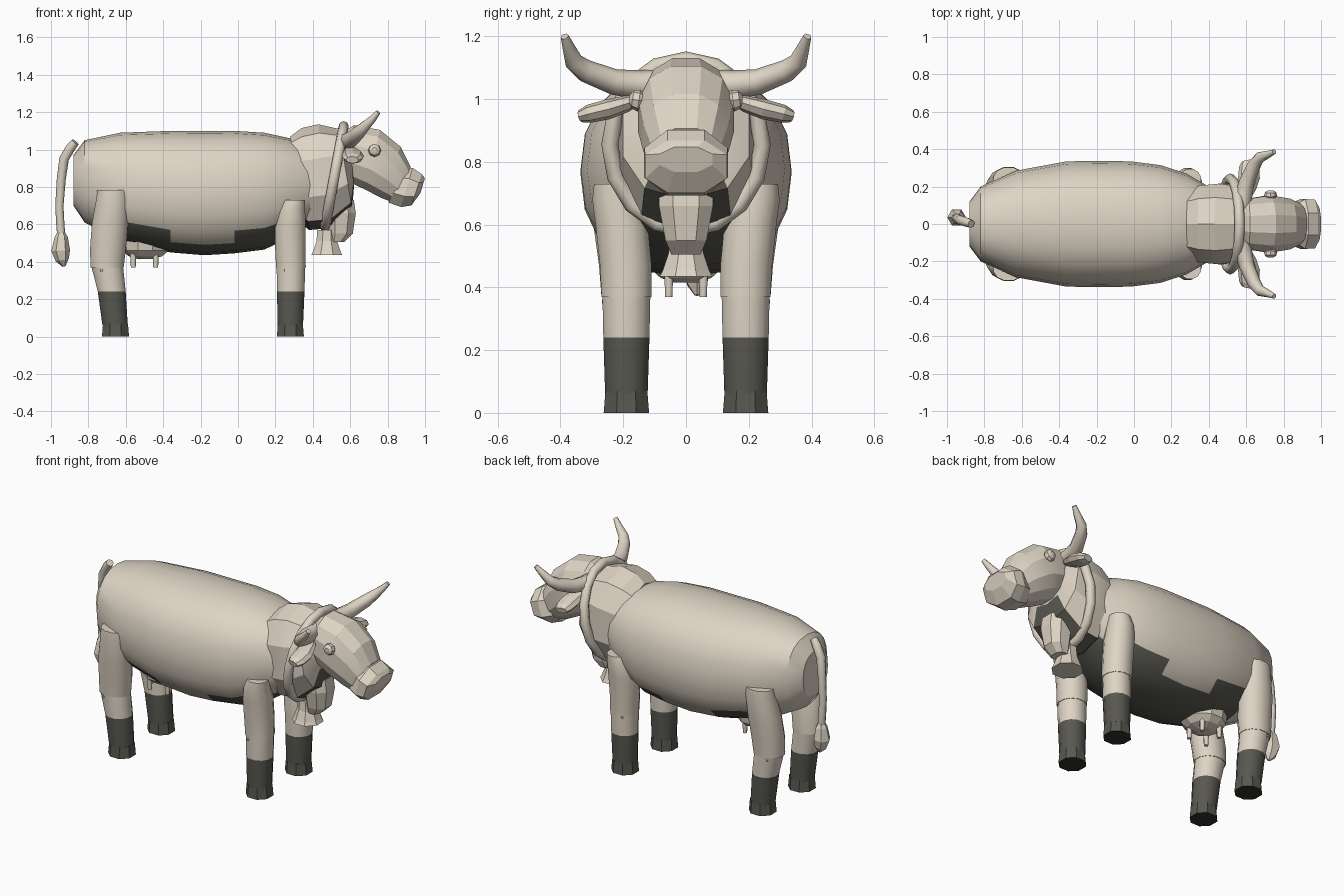
import bpy, bmesh, math
from mathutils import Vector

if "Cube" in bpy.data.objects:
    bpy.data.objects.remove(bpy.data.objects["Cube"])

def material(name, rgb):
    m = bpy.data.materials.new(name)
    m.diffuse_color = (*rgb, 1)
    m.use_nodes = True
    m.node_tree.nodes["Principled BSDF"].inputs["Base Color"].default_value = m.diffuse_color
    return m

CREAM = material("cream hide", (0.73, 0.66, 0.555))
DARK = material("dark grey hide", (0.098, 0.096, 0.08))
SOLE = material("black sole", (0.03, 0.03, 0.026))

def ring(c, u, v, n, e=2.0, turn=0.0):
    """Superellipse of n points round c, spanned by half axes u and v."""
    pts = []
    for i in range(n):
        a = 2 * math.pi * i / n + turn
        ca, sa = math.cos(a), math.sin(a)
        pts.append(Vector(c) + Vector(u) * math.copysign(abs(ca) ** (2 / e), ca)
                   + Vector(v) * math.copysign(abs(sa) ** (2 / e), sa))
    return pts

def loft(name, rings, mat=CREAM, smooth=35, rule=None, second=DARK):
    """Skin closed rings, cap both ends; rule(centre) picks faces of the second colour."""
    bm = bmesh.new()
    closed = rings[0] is rings[-1]
    vs = [[bm.verts.new(p) for p in r] for r in (rings[:-1] if closed else rings)]
    n = len(vs[0])
    for a, b in zip(vs, vs[1:] + vs[:1] if closed else vs[1:]):
        for i in range(n):
            j = (i + 1) % n
            bm.faces.new((a[i], a[j], b[j], b[i]))
    if not closed:
        bm.faces.new(vs[0][::-1])
        bm.faces.new(vs[-1])
    bmesh.ops.recalc_face_normals(bm, faces=bm.faces)
    me = bpy.data.meshes.new(name)
    if rule:
        for f in bm.faces:
            f.material_index = int(rule(f.calc_center_median()))
    bm.to_mesh(me)
    bm.free()
    ob = bpy.data.objects.new(name, me)
    bpy.context.collection.objects.link(ob)
    me.materials.append(mat)
    if rule:
        me.materials.append(second)
    if smooth:
        bpy.ops.object.select_all(action='DESELECT')
        ob.select_set(True)
        bpy.context.view_layer.objects.active = ob
        bpy.ops.object.shade_smooth_by_angle(angle=math.radians(smooth))
    return ob

def tube(name, path, radii, n=8, flat=1.0, closed=False, smooth=60):
    """Round tube along a path, optionally flattened vertically."""
    path = [Vector(p) for p in path]
    rings = []
    for i, p in enumerate(path):
        if closed:
            t = path[(i + 1) % len(path)] - path[i - 1]
        else:
            t = path[min(i + 1, len(path) - 1)] - path[max(i - 1, 0)]
        t.normalize()
        ref = Vector((1, 0, 0)) if abs(t.x) < 0.8 else Vector((0, 1, 0))
        u = (ref - t * ref.dot(t)).normalized()
        rings.append(ring(p, u * radii[i], t.cross(u) * radii[i] * flat, n))
    if closed:
        rings.append(rings[0])
    return loft(name, rings, smooth=smooth)

# Body: x, half width, bottom, top
body = [(-0.88, .12, .70, .97), (-.82, .20, .61, 1.05), (-.63, .285, .51, 1.09),
        (-.36, .335, .45, 1.10), (-.18, .337, .435, 1.10), (-.02, .335, .445, 1.10),
        (.14, .315, .465, 1.09), (.28, .27, .53, 1.06), (.40, .20, .62, 1.0)]

def belly(c):
    if not -.63 < c.x < .36:
        return False
    return c.z < (.505 if -.36 < c.x < -.02 else .615)

loft("body", [ring((x, 0, (b + t) / 2), (0, w, 0), (0, 0, (t - b) / 2), 20, 2.3)
              for x, w, b, t in body], rule=belly, smooth=30)

# Neck: slanted sections given by top point, bottom point and half width
neck = [((.28, 1.07), (.27, .66), .19), ((.34, 1.115), (.38, .57), .215),
        ((.43, 1.135), (.50, .58), .225), ((.54, 1.11), (.61, .68), .21),
        ((.60, 1.04), (.62, .80), .14)]

def section(top, bot, w, n, e):
    c = ((top[0] + bot[0]) / 2, 0, (top[1] + bot[1]) / 2)
    h = ((top[0] - bot[0]) / 2, 0, (top[1] - bot[1]) / 2)
    return ring(c, (0, w, 0), h, n, e, math.pi / n)

def throat(c):
    return c.z < .68 or (c.x > .53 and c.z < .79 and abs(c.y) < .16)

loft("neck", [section(*s, 10, 2.3) for s in neck], smooth=20, rule=throat)

# Head and muzzle
head = [((.55, 1.09), (.54, .87), .10), ((.62, 1.135), (.60, .82), .14),
        ((.76, 1.11), (.68, .78), .157), ((.87, 1.02), (.77, .735), .14),
        ((.925, .91), (.84, .71), .11)]
loft("head", [section(*s, 12, 2.3) for s in head], smooth=20)
muzzle = [((.905, .905), (.80, .71), .115), ((.935, .91), (.87, .685), .143),
          ((.985, .875), (.925, .695), .14), ((1.0, .85), (.975, .765), .09)]
loft("muzzle", [section(*s, 8, 2.2) for s in muzzle], smooth=0)

# Dewlap in front of the chest
loft("dewlap", [ring((x, 0, z), (rx, 0, 0), (0, ry, 0), 8, 2.4, math.pi / 8)
                for x, z, rx, ry in [(.54, .73, .085, .09), (.555, .66, .08, .092),
                                     (.55, .55, .068, .07), (.53, .505, .04, .05)]], smooth=0)

# Collar and bell
collar = []
for i in range(16):
    a = 2 * math.pi * i / 16
    s = math.sin(a)
    collar.append((.515 + .05 * s, .243 * math.cos(a), .855 + .27 * s))
tube("collar", collar, [.027] * 16, closed=True)
loft("bell", [ring((.475, 0, z), (r, 0, 0), (0, r, 0), 8, 2, math.pi / 8)
              for z, r in [(.435, .09), (.455, .08), (.51, .06), (.57, .055)]], smooth=0)

# Udder
loft("udder", [ring((-.495, 0, z), (rx, 0, 0), (0, ry, 0), 10)
               for z, rx, ry in [(.52, .13, .13), (.46, .125, .12),
                                 (.43, .09, .085), (.415, .04, .04)]], smooth=0)

# Tail and tuft
tube("tail", [(-.87, 0, 1.04), (-.895, .01, 1.01), (-.93, .02, .95), (-.945, .03, .84),
              (-.955, .035, .70), (-.95, .035, .60), (-.945, .035, .54)],
     [.022, .026, .026, .024, .022, .022, .022])
tube("tail_tuft", [(-.945, .035, .56), (-.945, .035, .53), (-.948, .035, .46),
                   (-.94, .035, .41), (-.93, .035, .375)], [.02, .036, .05, .036, .008], n=6, smooth=0)

# Leg sections: z, centre x, half length, centre y, half width
front = [(.73, .30, .06, .235, .06), (.68, .287, .074, .223, .078), (.60, .28, .085, .205, .086),
         (.47, .28, .084, .192, .085), (.37, .283, .082, .19, .082)]
rear = [(.785, -.67, .085, .235, .07), (.74, -.67, .09, .23, .078), (.60, -.685, .10, .213, .085),
        (.47, -.695, .099, .195, .085), (.37, -.70, .092, .19, .082)]
shins = {"front": [(.38, .283, .079, .19, .079), (.24, .282, .076, .19, .076), (.06, .28, .07, .19, .07)],
         "rear": [(.38, -.70, .088, .19, .079), (.24, -.675, .077, .19, .076), (.06, -.657, .07, .19, .07)]}
hoof_x = {"front": .28, "rear": -.655}

for side, s in (("right", -1), ("left", 1)):
    def leg_rings(rows, n=12):
        return [ring((x, s * y, z), (rx, 0, 0), (0, ry, 0), n, 2.1, math.pi / n)
                for z, x, rx, y, ry in rows]
    for end, upper in (("front", front), ("rear", rear)):
        loft(f"{end}_{side}_thigh", leg_rings(upper))
        loft(f"{end}_{side}_shin", leg_rings(shins[end]), rule=lambda c: c.z < .23)
        hx = hoof_x[end]
        loft(f"{end}_{side}_hoof", leg_rings([(.07, hx, .072, .19, .072), (0, hx, .078, .19, .078)], 8),
             mat=DARK, smooth=0, rule=lambda c: c.z < .005, second=SOLE)
        # Small knob on the outside of the knee
        kx = shins[end][0][1] - .03
        tube(f"{end}_{side}_knee_knob", [(kx, s * .24, .355), (kx, s * .268, .355)], [.01, .007], n=6)
    # Horn
    tube(f"{side}_horn", [(.575, s * .08, 1.05), (.585, s * .15, 1.045), (.605, s * .23, 1.055),
                          (.645, s * .32, 1.09), (.675, s * .358, 1.12), (.72, s * .374, 1.165),
                          (.75, s * .387, 1.20)],
         [.045, .047, .041, .036, .03, .02, .013], n=8)
    # Ear
    tube(f"{side}_ear", [(.60, s * .15, 1.0), (.605, s * .19, .985), (.615, s * .25, .967),
                         (.615, s * .31, .953), (.61, s * .338, .945)],
         [.03, .048, .058, .053, .035], n=8, flat=.55, smooth=0)
    # Eye
    tube(f"{side}_eye", [(.73, s * .135, .995), (.73, s * .15, .995), (.73, s * .17, 1.0), (.73, s * .18, 1.0)],
         [.025, .035, .03, .012], n=8, smooth=0)
    # Teats
    for tx in (-.56, -.44):
        tube(f"{side}_teat", [(tx, s * .055, .45), (tx, s * .055, .37)], [.017, .013], n=6)
